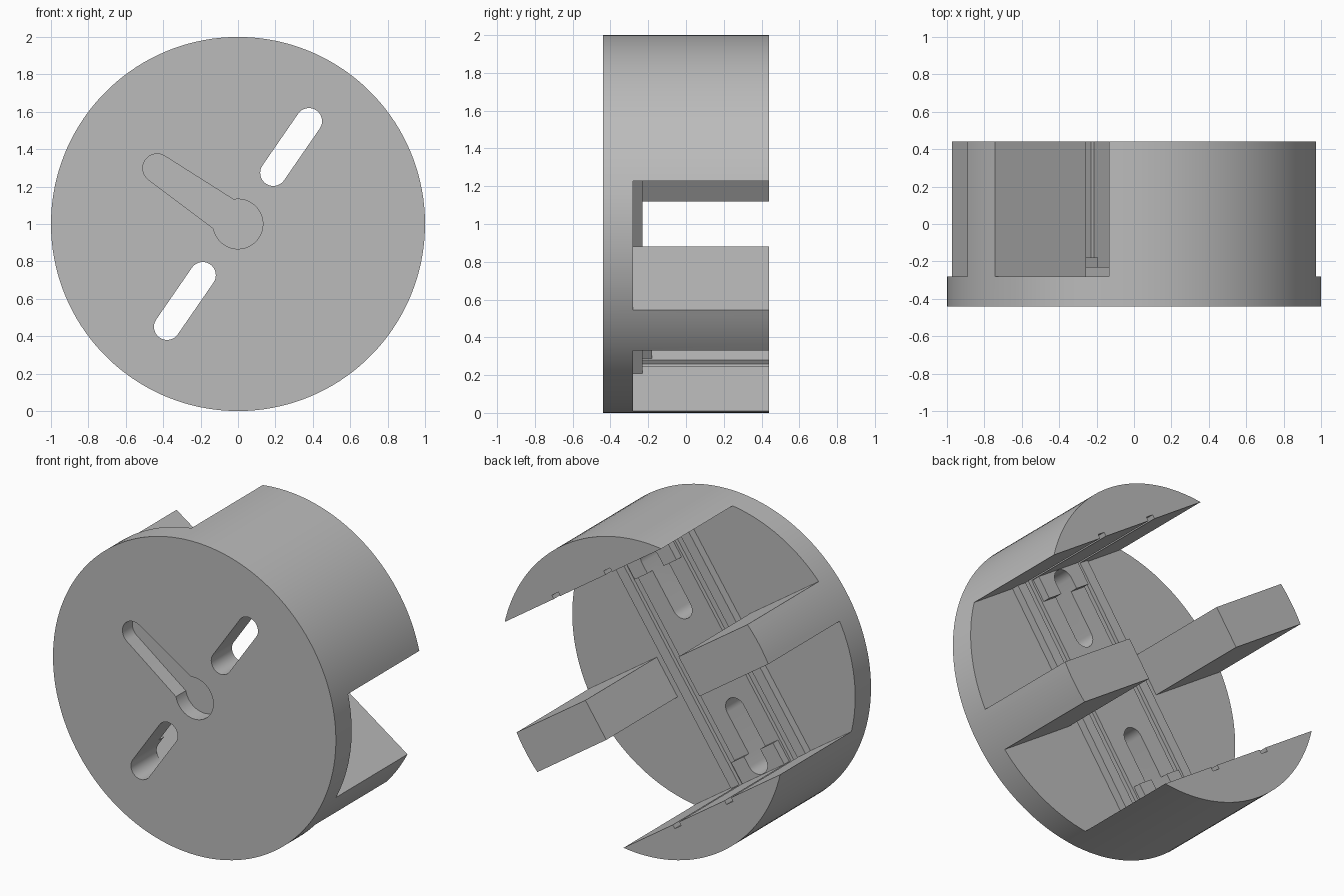
import bpy, math
from mathutils import Vector

cube = bpy.data.objects.get("Cube")
if cube:
    bpy.data.objects.remove(cube, do_unlink=True)

grey = bpy.data.materials.new("light_grey")
grey.use_nodes = True
grey.diffuse_color = (0.5, 0.5, 0.5, 1)
grey.node_tree.nodes["Principled BSDF"].inputs["Base Color"].default_value = (0.5, 0.5, 0.5, 1)

# Layout axes on the disc: U runs along the slots, V along the bars
ANGLE = math.radians(55.4)
U = Vector((math.cos(ANGLE), 0, math.sin(ANGLE)))
V = Vector((-math.sin(ANGLE), 0, math.cos(ANGLE)))
CENTRE = Vector((0, 0, 1))
FRONT, FLOOR, BACK = -0.44, -0.28, 0.44
CHORD, STRIP = 0.74, 0.32


def arc(u, v, r, start, end, n):
    """Points on an arc in the (u, v) plane, angles in degrees."""
    steps = [math.radians(start + (end - start) * i / n) for i in range(n + 1)]
    return [(u + r * math.cos(a), v + r * math.sin(a)) for a in steps]


def rect(u0, u1, v0, v1):
    return [(u0, v0), (u1, v0), (u1, v1), (u0, v1)]


def prism(name, profile, y0, y1):
    """Extrude a counter-clockwise (u, v) profile from y0 to y1."""
    n = len(profile)
    verts = [CENTRE + U * u + V * v + Vector((0, y, 0)) for y in (y0, y1) for u, v in profile]
    faces = [list(range(n)), list(range(2 * n - 1, n - 1, -1))]
    faces += [[i, i + n, (i + 1) % n + n, (i + 1) % n] for i in range(n)]
    mesh = bpy.data.meshes.new(name)
    mesh.from_pydata(verts, [], faces)
    mesh.materials.append(grey)
    obj = bpy.data.objects.new(name, mesh)
    bpy.context.collection.objects.link(obj)
    # Make every normal point outwards
    bpy.context.view_layer.objects.active = obj
    bpy.ops.object.mode_set(mode='EDIT')
    bpy.ops.mesh.select_all(action='SELECT')
    bpy.ops.mesh.normals_make_consistent(inside=False)
    bpy.ops.object.mode_set(mode='OBJECT')
    return obj


def boolean(obj, other, operation='DIFFERENCE'):
    mod = obj.modifiers.new("boolean", 'BOOLEAN')
    mod.object, mod.operation, mod.solver = other, operation, 'EXACT'
    bpy.context.view_layer.objects.active = obj
    bpy.ops.object.modifier_apply(modifier=mod.name)


# Round body, then an H-shaped pocket that leaves two bars and two end segments
body = prism("round_body", arc(0, 0, 1, 0, 360 - 360 / 144, 143), FRONT, BACK)
BAR, GAP, FAR = 0.13, 0.4, 1.2
h_profile = [(-CHORD, -FAR), (-BAR, -FAR), (-BAR, -GAP), (BAR, -GAP), (BAR, -FAR), (CHORD, -FAR),
             (CHORD, FAR), (BAR, FAR), (BAR, GAP), (-BAR, GAP), (-BAR, FAR), (-CHORD, FAR)]
cutters = [prism("pocket_cutter", h_profile, FLOOR, BACK + 0.1)]
boolean(body, cutters[0])

# Raised strip across the floor, with a pair of stops at each end
strip = prism("raised_strip", rect(-CHORD - 0.005, CHORD + 0.005, -STRIP, STRIP), FLOOR - 0.01, -0.23)
for side in (-1, 1):
    u0, u1 = sorted((side * 0.6, side * (CHORD + 0.005)))
    stop = prism("end_stop", rect(u0, u1, -0.18, 0.18), FLOOR, -0.18)
    boolean(strip, stop, 'UNION')
    cutters.append(stop)
boolean(body, strip, 'UNION')
cutters.append(strip)

# Card grooves along the strip and up both chord walls
for side in (-1, 1):
    v0, v1 = sorted((side * 0.195, side * 0.25))
    groove = prism("groove_cutter", rect(-CHORD - 0.025, CHORD + 0.025, v0, v1), -0.255, BACK + 0.1)
    boolean(body, groove)
    cutters.append(groove)

# Through slots
SLOT = 0.07
for middle in (-0.5, 0.5):
    profile = (arc(middle + 0.168, 0, SLOT, -90, 90, 16) + arc(middle - 0.168, 0, SLOT, 90, 270, 16))
    slot = prism("slot_cutter", profile, FRONT - 0.1, 0)
    boolean(body, slot)
    cutters.append(slot)

# Shallow keyhole recess in the front
keyhole = arc(0, 0, 0.133, 135, 405, 40) + arc(0, 0.525, 0.077, 5, 175, 16)
recess = prism("keyhole_cutter", keyhole, FRONT - 0.1, FRONT + 0.1)
boolean(body, recess)
cutters.append(recess)

for cutter in cutters:
    bpy.data.objects.remove(cutter, do_unlink=True)

bpy.ops.object.select_all(action='DESELECT')
body.select_set(True)
bpy.context.view_layer.objects.active = body
bpy.ops.object.shade_smooth_by_angle(angle=math.radians(30))
